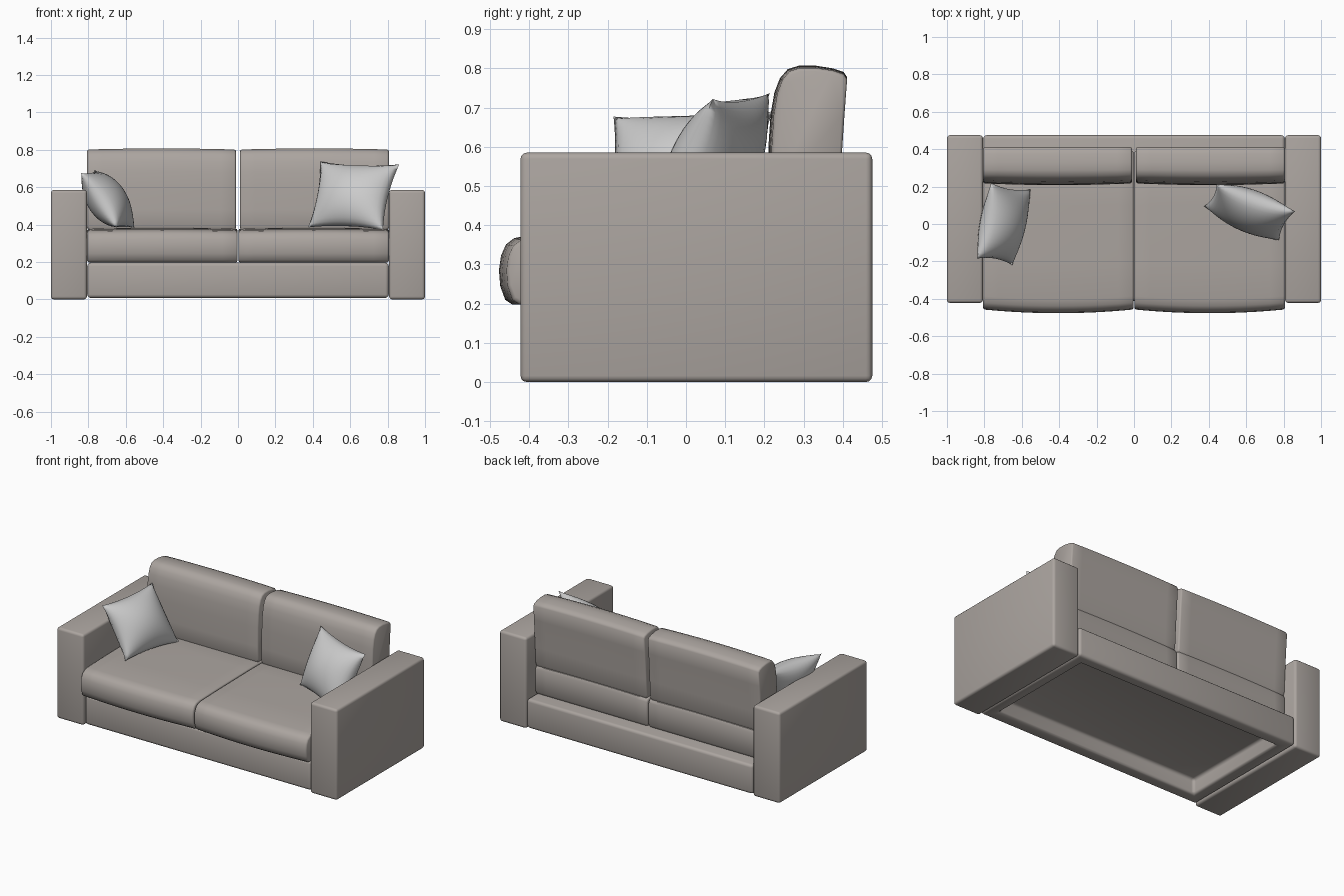
import bpy, bmesh, math
from mathutils import Vector

if "Cube" in bpy.data.objects:
    bpy.data.objects.remove(bpy.data.objects["Cube"])

fabric = bpy.data.materials.new("taupe_fabric")
fabric.diffuse_color = (0.41, 0.375, 0.35, 1)
fabric.use_nodes = True
fabric.node_tree.nodes["Principled BSDF"].inputs["Base Color"].default_value = fabric.diffuse_color


def finish(bm, name, mat=fabric, mirror=False, angle=40):
    bmesh.ops.recalc_face_normals(bm, faces=bm.faces)
    me = bpy.data.meshes.new(name)
    bm.to_mesh(me)
    bm.free()
    ob = bpy.data.objects.new(name, me)
    bpy.context.collection.objects.link(ob)
    if mat:
        me.materials.append(mat)
    bpy.ops.object.select_all(action='DESELECT')
    ob.select_set(True)
    bpy.context.view_layer.objects.active = ob
    bpy.ops.object.shade_smooth_by_angle(angle=math.radians(angle))
    if mirror:
        m = ob.modifiers.new("mirror", 'MIRROR')
        m.use_mirror_merge = False
    return ob


def box(lo, hi):
    bm = bmesh.new()
    bmesh.ops.create_cube(bm, size=1)
    for v in bm.verts:
        v.co = Vector([lo[i] + (v.co[i] + 0.5) * (hi[i] - lo[i]) for i in range(3)])
    return bm


def round_edges(bm, r):
    edges = [e for e in bm.edges if e.calc_face_angle(0) > 0.6]
    bmesh.ops.bevel(bm, geom=edges, offset=r, segments=3, profile=0.5,
                    affect='EDGES', clamp_overlap=True)


def cushion(name, profile, x0, x1, puff_front, puff_top):
    """Loft a side profile (y, z) along x, rounded at the ends and puffed in the middle."""
    ys, zs = zip(*profile)
    cy, hy = (min(ys) + max(ys)) / 2, (max(ys) - min(ys)) / 2
    cz, hz = (min(zs) + max(zs)) / 2, (max(zs) - min(zs)) / 2
    w = x1 - x0
    stations = [(0, .008), (.003, .003), (.009, 0)]
    stations += [(w * k / 10, 0) for k in range(1, 10)]
    stations += [(w - d, i) for d, i in stations[2::-1]]
    bm = bmesh.new()
    rings = []
    for d, inset in stations:
        bulge = 1 - (2 * d / w - 1) ** 2
        ring = []
        for y, z in profile:
            fy, fz = (y - cy) / hy, (z - cz) / hz
            ny = y - fy * inset - puff_front * bulge * max(0, -fy)
            nz = z - fz * inset + puff_top * bulge * max(0, fz)
            ring.append(bm.verts.new((x0 + d, ny, nz)))
        rings.append(ring)
    n = len(profile)
    for a, b in zip(rings, rings[1:]):
        for i in range(n):
            bm.faces.new((a[i], a[(i + 1) % n], b[(i + 1) % n], b[i]))
    bm.faces.new(rings[0])
    bm.faces.new(rings[-1])
    return finish(bm, name, mirror=True)


def pillow(name, corners, half, n=18, pinch=0.085):
    """Puffed square between four corners, with edges pulled inward."""
    a, b, c, d = map(Vector, corners)
    normal = (c - a).cross(d - b).normalized()
    bm = bmesh.new()
    for side in (1, -1):
        grid = []
        for i in range(n + 1):
            row = []
            for j in range(n + 1):
                u = -math.cos(math.pi * i / n) * .4 + (2 * i / n - 1) * .6
                v = -math.cos(math.pi * j / n) * .4 + (2 * j / n - 1) * .6
                pu, pv = u * (1 - pinch * (1 - v * v)), v * (1 - pinch * (1 - u * u))
                s, t = (pu + 1) / 2, (pv + 1) / 2
                p = a.lerp(b, s).lerp(d.lerp(c, s), t)
                h = half * max(0, (1 - u * u) * (1 - v * v)) ** 0.58
                row.append(bm.verts.new(p + normal * h * side))
            grid.append(row)
        for i in range(n):
            for j in range(n):
                bm.faces.new((grid[i][j], grid[i + 1][j], grid[i + 1][j + 1], grid[i][j + 1]))
    bmesh.ops.remove_doubles(bm, verts=bm.verts, dist=1e-5)
    return finish(bm, name, mat=None, angle=100)


# Arms
bm = box((0.808, -0.422, 0), (1.0, 0.475, 0.585))
round_edges(bm, 0.016)
finish(bm, "arm", mirror=True)

# Base plinth, hollow underneath
bm = box((-0.806, -0.412, 0.008), (0.806, 0.475, 0.196))
bm.normal_update()
bottom = min(bm.faces, key=lambda f: f.calc_center_median().z)
bmesh.ops.inset_region(bm, faces=[bottom], thickness=0.11)
bmesh.ops.inset_region(bm, faces=[bottom], thickness=0.001, depth=-0.1)
bm.normal_update()
round_edges(bm, 0.018)
finish(bm, "base")

# Seat cushions
seat_profile = [(-0.425, 0.198), (-0.442, 0.210), (-0.454, 0.245), (-0.457, 0.285),
                (-0.452, 0.320), (-0.440, 0.347), (-0.420, 0.362), (-0.385, 0.369),
                (-0.20, 0.374), (0.10, 0.378), (0.365, 0.378), (0.383, 0.372),
                (0.391, 0.355), (0.391, 0.215), (0.380, 0.198)]
cushion("seat_cushion", seat_profile, 0.003, 0.806, 0.02, 0.006)

# Back cushions
back_profile = [(0.225, 0.374), (0.217, 0.392), (0.217, 0.48), (0.219, 0.60), (0.224, 0.68),
                (0.233, 0.735), (0.246, 0.77), (0.264, 0.792), (0.29, 0.801),
                (0.33, 0.801), (0.375, 0.794), (0.402, 0.785), (0.411, 0.772),
                (0.404, 0.68), (0.392, 0.50), (0.386, 0.392), (0.378, 0.374)]
cushion("back_cushion", back_profile, 0.011, 0.806, 0.009, 0.006)

# Scatter pillows
pillow("left_pillow", [(-0.65, -0.22, 0.385), (-0.55, 0.185, 0.38),
                       (-0.765, 0.22, 0.69), (-0.84, -0.185, 0.677)], 0.102)
pillow("right_pillow", [(0.375, 0.095, 0.385), (0.775, -0.09, 0.37),
                        (0.862, 0.068, 0.722), (0.44, 0.214, 0.737)], 0.102)
